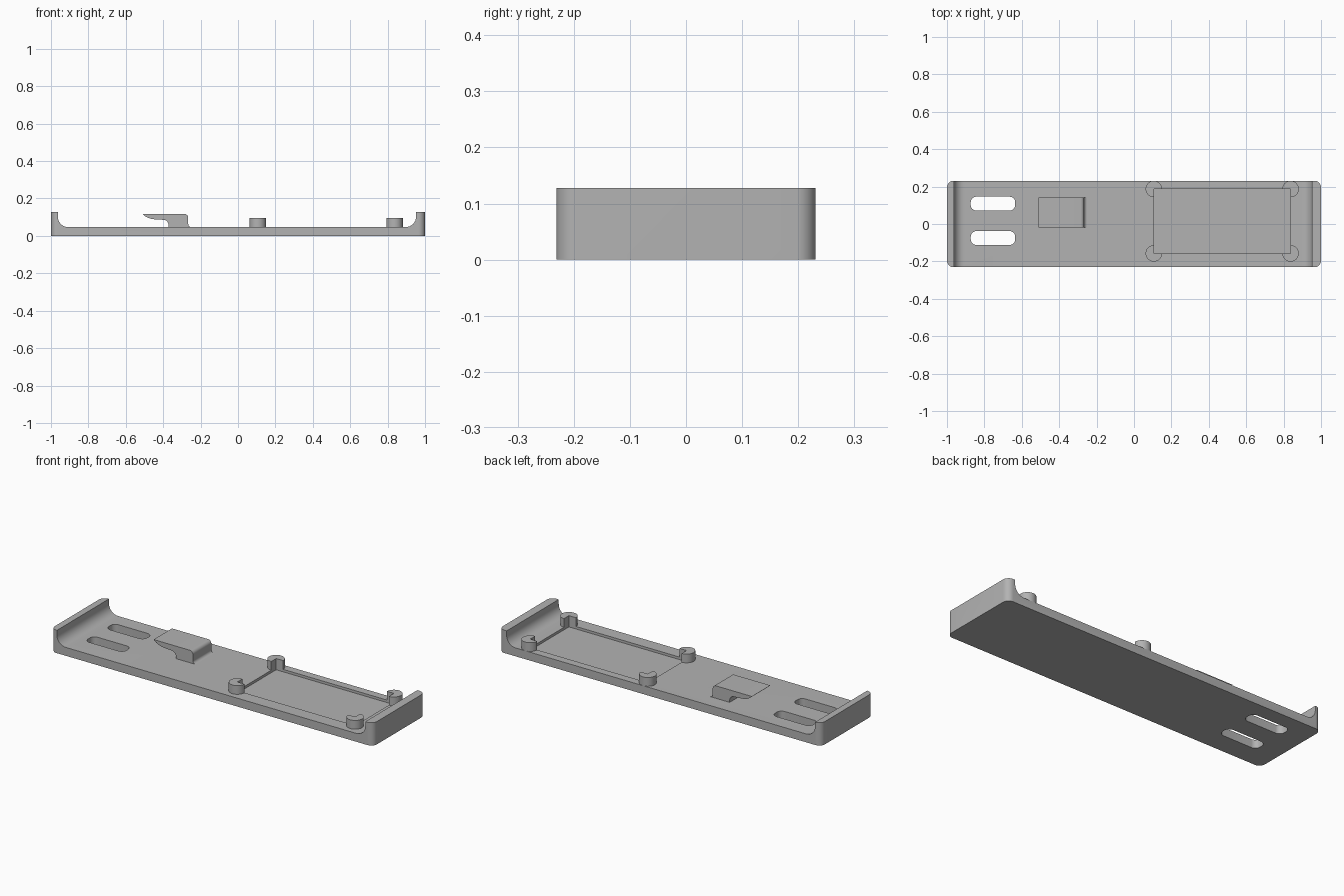
import bpy, bmesh
from math import sin, cos, pi, radians
from mathutils import Vector

if "Cube" in bpy.data.objects:
    bpy.data.objects.remove(bpy.data.objects["Cube"])

grey = bpy.data.materials.new("mid_grey")
grey.use_nodes = True
grey.diffuse_color = (0.45, 0.45, 0.45, 1)
grey.node_tree.nodes["Principled BSDF"].inputs["Base Color"].default_value = grey.diffuse_color


def arc(cx, cy, r, a0, a1, n=8):
    """Points of a circular arc, angles in degrees."""
    steps = [radians(a0 + (a1 - a0) * i / n) for i in range(n + 1)]
    return [(cx + r * cos(a), cy + r * sin(a)) for a in steps]


def rounded_rect(x0, x1, y0, y1, r):
    return (arc(x1 - r, y1 - r, r, 0, 90) + arc(x0 + r, y1 - r, r, 90, 180)
            + arc(x0 + r, y0 + r, r, 180, 270) + arc(x1 - r, y0 + r, r, 270, 360))


def prism(name, points, start, end, axis="z"):
    """Extrude a closed outline along z, or an xz outline along y."""
    bm = bmesh.new()
    place = (lambda p: (p[0], p[1], start)) if axis == "z" else (lambda p: (p[0], start, p[1]))
    face = bm.faces.new([bm.verts.new(place(p)) for p in points])
    out = bmesh.ops.extrude_face_region(bm, geom=[face])
    shift = Vector((0, 0, end - start)) if axis == "z" else Vector((0, end - start, 0))
    bmesh.ops.translate(bm, verts=[g for g in out["geom"] if isinstance(g, bmesh.types.BMVert)], vec=shift)
    bmesh.ops.recalc_face_normals(bm, faces=bm.faces)
    mesh = bpy.data.meshes.new(name)
    bm.to_mesh(mesh)
    bm.free()
    mesh.materials.append(grey)
    obj = bpy.data.objects.new(name, mesh)
    bpy.context.collection.objects.link(obj)
    return obj


def boolean(target, tool, operation):
    """Apply a boolean and remove the tool."""
    bpy.context.view_layer.objects.active = target
    mod = target.modifiers.new("boolean", "BOOLEAN")
    mod.operation, mod.object, mod.solver = operation, tool, "EXACT"
    bpy.ops.object.modifier_apply(modifier=mod.name)
    bpy.data.objects.remove(tool)


HALF, FLOOR, WALL = 0.231, 0.047, 0.128
FILLET = 0.055

# Tray: long plate with filleted end walls and rounded plan corners
left, right = -0.963, 0.952
side = [(-1, 0), (1, 0), (1, WALL), (right, WALL)]
side += arc(right - FILLET, FLOOR + FILLET, FILLET, 0, -90)
side += arc(left + FILLET, FLOOR + FILLET, FILLET, 270, 180)
side += [(left, WALL), (-1, WALL)]
tray = prism("tray", side, -HALF - 0.02, HALF + 0.02, "y")
boolean(tray, prism("plan", rounded_rect(-1, 1, -HALF, HALF, 0.035), -0.1, 0.3), "INTERSECT")

# Two strap slots
for y0 in (-0.112, 0.072):
    boolean(tray, prism("slot", rounded_rect(-0.873, -0.635, y0, y0 + 0.074, 0.03), -0.1, 0.2), "DIFFERENCE")

# Shallow board recess, with posts notched by its corners
X0, X1, Y0, Y1 = 0.106, 0.837, -0.157, 0.187


def recess():
    return prism("recess", [(X0, Y0), (X1, Y0), (X1, Y1), (X0, Y1)], 0.033, 0.2)


boolean(tray, recess(), "DIFFERENCE")
posts = []
for name, x, y in (("post_front_right", X0, Y0), ("post_front_left", X1, Y0),
                   ("post_back_right", X0, Y1), ("post_back_left", X1, Y1)):
    post = prism(name, arc(x, y, 0.044, 0, 360, 40)[:-1], FLOOR - 0.005, 0.096)
    boolean(post, recess(), "DIFFERENCE")
    posts.append(post)

# Cable hook, open toward the slotted end
hook_side = [(-0.51, 0.117), (-0.495, 0.104), (-0.48, 0.096), (-0.46, 0.09), (-0.43, 0.087)]
hook_side += arc(-0.4, 0.057, 0.029, 90, 0)
hook_side += [(-0.371, FLOOR - 0.005), (-0.25, FLOOR - 0.005), (-0.25, FLOOR)]
hook_side += arc(-0.25, 0.063, 0.016, 270, 180)
hook_side += arc(-0.286, 0.097, 0.02, 0, 90)
hook = prism("cable_hook", hook_side, -0.02, 0.143, "y")

# Smooth the curved surfaces and keep the edges sharp
bpy.ops.object.select_all(action="DESELECT")
for obj in [tray, hook] + posts:
    obj.select_set(True)
bpy.context.view_layer.objects.active = tray
bpy.ops.object.shade_smooth_by_angle(angle=radians(30))
